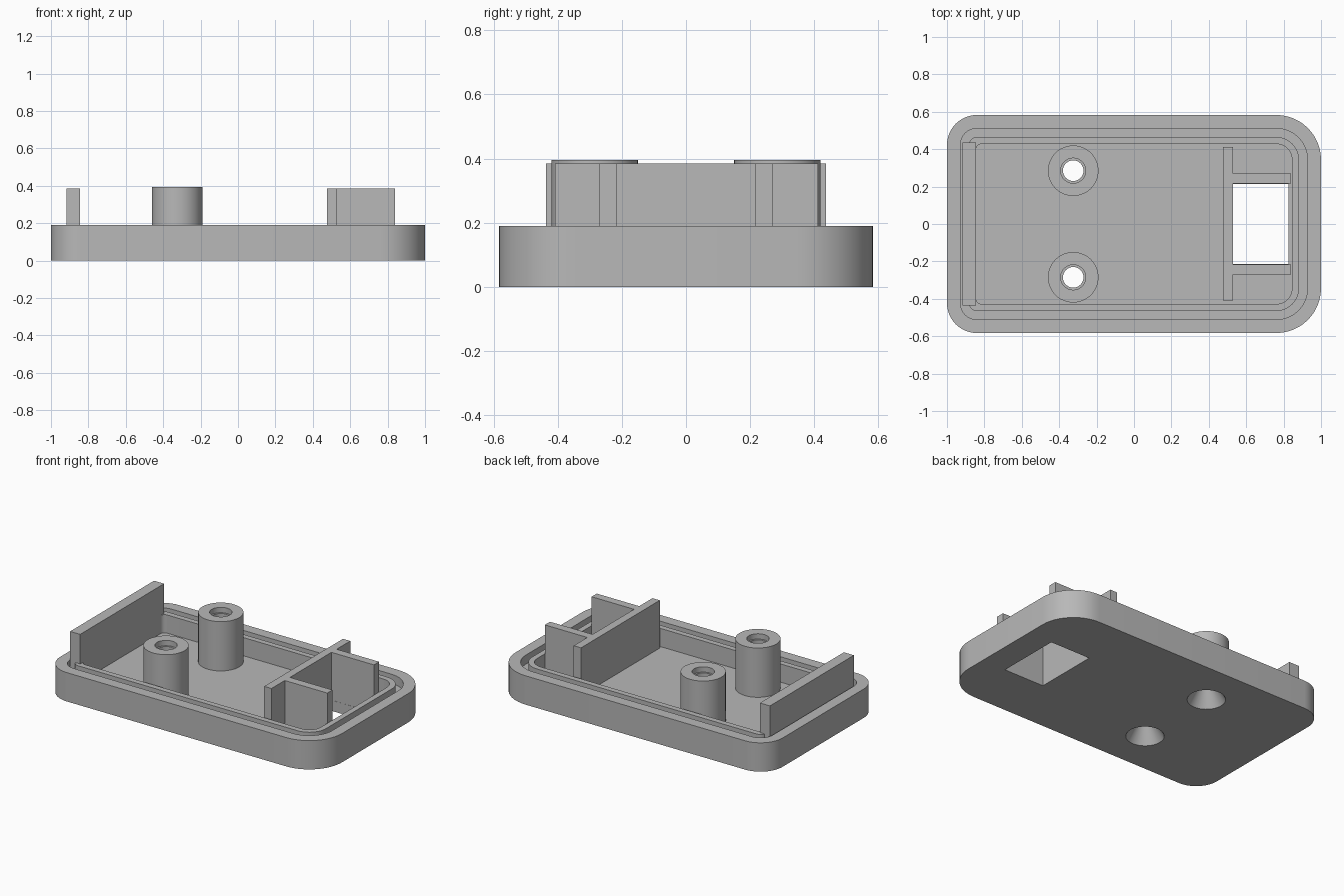
import bpy, bmesh, math
from mathutils import Vector

old = bpy.data.objects.get("Cube")
if old:
    bpy.data.objects.remove(old, do_unlink=True)

grey = bpy.data.materials.new("plain_grey")
grey.use_nodes = True
COLOUR = (0.48, 0.48, 0.48, 1)
grey.diffuse_color = COLOUR
grey.node_tree.nodes["Principled BSDF"].inputs["Base Color"].default_value = COLOUR

HALF_X, HALF_Y = 1.0, 0.583
FLOOR, RIM, WALL_TOP, POST_TOP = 0.07, 0.19, 0.385, 0.395
POST_X, POST_Y = -0.325, 0.285


def finish(bm, name):
    bmesh.ops.recalc_face_normals(bm, faces=bm.faces)
    mesh = bpy.data.meshes.new(name)
    bm.to_mesh(mesh)
    bm.free()
    mesh.materials.append(grey)
    obj = bpy.data.objects.new(name, mesh)
    bpy.context.collection.objects.link(obj)
    return obj


def activate(obj):
    bpy.ops.object.select_all(action="DESELECT")
    obj.select_set(True)
    bpy.context.view_layer.objects.active = obj


def smooth(obj):
    activate(obj)
    bpy.ops.object.shade_smooth_by_angle(angle=math.radians(30))


def skin(bm, rings):
    """Join each ring of vertices to the next with quads."""
    for a, b in zip(rings, rings[1:]):
        for i in range(len(a)):
            j = (i + 1) % len(a)
            bm.faces.new((a[i], a[j], b[j], b[i]))


def box(name, x0, x1, y0, y1, z0, z1):
    bm = bmesh.new()
    bmesh.ops.create_cube(bm, size=1)
    size = Vector((x1 - x0, y1 - y0, z1 - z0))
    middle = Vector((x0 + x1, y0 + y1, z0 + z1)) / 2
    for v in bm.verts:
        v.co = v.co * size + middle
    return finish(bm, name)


def lathe(name, profile, x, y, closed, steps=48):
    """Spin a radius/height profile; closed joins its ends, otherwise caps them."""
    bm = bmesh.new()
    angles = [2 * math.pi * i / steps for i in range(steps)]
    rings = [[bm.verts.new((x + r * math.cos(a), y + r * math.sin(a), z))
              for a in angles] for r, z in profile]
    skin(bm, rings + rings[:1] if closed else rings)
    if not closed:
        bm.faces.new(rings[0])
        bm.faces.new(rings[-1])
    return finish(bm, name)


def outline(inset, steps=12):
    """Rounded rectangle with larger corners on the +x end."""
    points = []
    for k, (sx, sy) in enumerate(((1, 1), (-1, 1), (-1, -1), (1, -1))):
        radius = 0.24 if sx > 0 else 0.16
        cx, cy = sx * (HALF_X - radius), sy * (HALF_Y - radius)
        r = max(radius - inset, 0.03)
        push = r - (radius - inset)
        for i in range(steps + 1):
            a = math.pi / 2 * (k + i / steps)
            points.append((cx - sx * push + r * math.cos(a),
                           cy - sy * push + r * math.sin(a)))
    return points


def cut(target, cutter):
    mod = target.modifiers.new("cut", "BOOLEAN")
    mod.operation, mod.solver, mod.object = "DIFFERENCE", "EXACT", cutter
    activate(target)
    bpy.ops.object.modifier_apply(modifier=mod.name)
    bpy.data.objects.remove(cutter, do_unlink=True)


# Tray with rim, seal groove and inner lip
bm = bmesh.new()
section = [(0, 0), (0, RIM), (0.072, RIM), (0.072, 0.13), (0.118, 0.13),
           (0.118, RIM), (0.155, RIM), (0.155, FLOOR)]
rings = [[bm.verts.new((x, y, z)) for x, y in outline(inset)] for inset, z in section]
skin(bm, rings)
bm.faces.new(rings[0])
bm.faces.new(rings[-1])
tray = finish(bm, "tray")

# Window and countersunk screw holes through the floor
cut(tray, box("window_cutter", 0.53, 0.825, -0.215, 0.215, -0.1, 0.15))
slope = 0.6
for side in (-1, 1):
    holes = [(0.115 + 0.02 * slope, -0.02), (0.115 - 0.1 * slope, 0.1)]
    cut(tray, lathe("hole_cutter", holes, POST_X, side * POST_Y, False))
smooth(tray)

# Hollow screw posts with a stepped mouth
collar = 0.115 - FLOOR * slope
post = [(0.135, FLOOR), (0.135, POST_TOP), (0.067, POST_TOP), (0.067, 0.36),
        (0.055, 0.36), (0.055, 0.1), (collar, FLOOR)]
for side, label in ((-1, "front"), (1, "back")):
    smooth(lathe(label + "_screw_post", post, POST_X, side * POST_Y, True))

# Upright walls: end wall, cross wall and the two arms beside the window
box("end_wall", -0.918, -0.845, -0.437, 0.437, FLOOR, WALL_TOP)
box("cross_wall", 0.477, 0.53, -0.408, 0.412, FLOOR, WALL_TOP)
for side, label in ((-1, "front"), (1, "back")):
    inner, outer = side * 0.216, side * 0.27
    box(label + "_window_arm", 0.53, 0.84, min(inner, outer), max(inner, outer),
        FLOOR, WALL_TOP)
